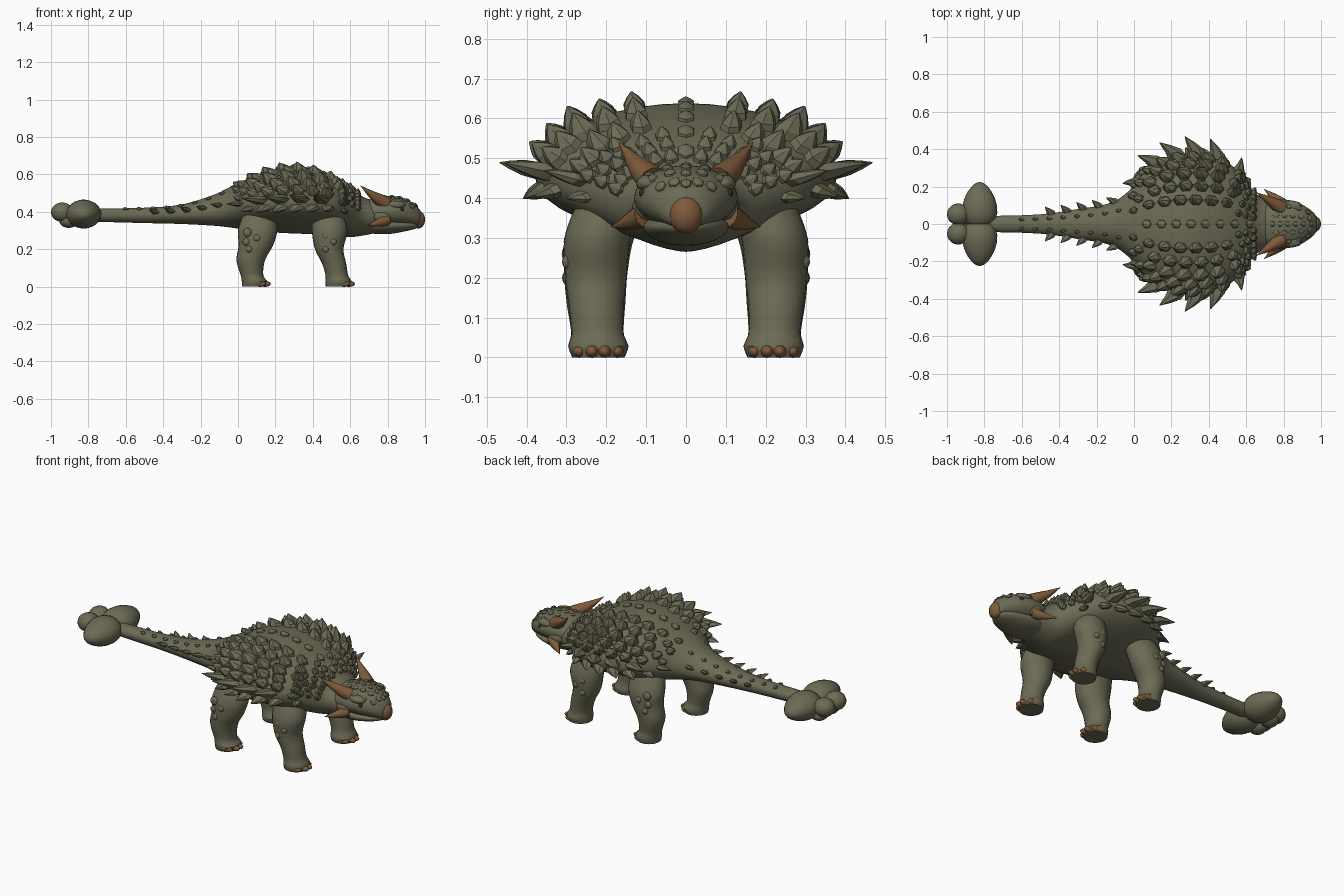
import bpy, bmesh, math
from mathutils import Vector, Matrix

cube = bpy.data.objects.get("Cube")
if cube:
    bpy.data.objects.remove(cube, do_unlink=True)


def material(name, rgb):
    m = bpy.data.materials.new(name)
    m.use_nodes = True
    m.diffuse_color = (*rgb, 1)
    bsdf = m.node_tree.nodes["Principled BSDF"]
    bsdf.inputs["Base Color"].default_value = (*rgb, 1)
    bsdf.inputs["Roughness"].default_value = 0.8
    return m


HIDE = material("olive hide", (0.15, 0.147, 0.092))
HORN = material("brown horn", (0.21, 0.105, 0.043))
DARK = material("dark eye", (0.03, 0.027, 0.02))


def finish(name, bm, mat, mirror=False, angle=40):
    """Turn a bmesh into a shaded object, optionally mirrored across y."""
    bmesh.ops.recalc_face_normals(bm, faces=bm.faces)
    mesh = bpy.data.meshes.new(name)
    bm.to_mesh(mesh)
    bm.free()
    mesh.materials.append(mat)
    ob = bpy.data.objects.new(name, mesh)
    bpy.context.collection.objects.link(ob)
    bpy.ops.object.select_all(action="DESELECT")
    ob.select_set(True)
    bpy.context.view_layer.objects.active = ob
    bpy.ops.object.shade_smooth_by_angle(angle=math.radians(angle))
    if mirror:
        mod = ob.modifiers.new("Mirror", "MIRROR")
        mod.use_axis = (False, True, False)
        mod.use_mirror_merge = False
    return ob


def interp(stations, t):
    """Smoothly interpolate station rows keyed by their first value."""
    n = len(stations)
    i = 0
    while i < n - 2 and stations[i + 1][0] < t:
        i += 1
    p, q = stations[i], stations[i + 1]
    a, b = stations[max(i - 1, 0)], stations[min(i + 2, n - 1)]
    d = q[0] - p[0]
    u = (t - p[0]) / d
    out = []
    for j in range(1, len(p)):
        m0 = (q[j] - a[j]) / (q[0] - a[0]) * d
        m1 = (b[j] - p[j]) / (b[0] - p[0]) * d
        out.append((2*u**3 - 3*u*u + 1) * p[j] + (u**3 - 2*u*u + u) * m0
                   + (3*u*u - 2*u**3) * q[j] + (u**3 - u*u) * m1)
    return out


def surface(stations, x, angle):
    """Point on a body cross-section; wide sections get a keeled lower edge."""
    w, top, mid, low = interp(stations, x)
    c, s = math.cos(angle), math.sin(angle)
    k = 1 if s >= 0 else 1 + 0.5 * min(1, max(0, w - 0.1) / 0.2)
    y = math.copysign(w * abs(c) ** k, c)
    return Vector((x, y, mid + s * (top - mid if s >= 0 else mid - low)))


def skin(bm, rings):
    loops = [[bm.verts.new(p) for p in r] for r in rings]
    n = len(loops[0])
    for r, q in zip(loops, loops[1:]):
        for i in range(n):
            bm.faces.new((r[i], r[(i + 1) % n], q[(i + 1) % n], q[i]))
    bm.faces.new(loops[0])
    bm.faces.new(loops[-1])


def lofted(name, stations, count, sides=40):
    bm = bmesh.new()
    x0, x1 = stations[0][0], stations[-1][0]
    skin(bm, [[surface(stations, x0 + (x1 - x0) * i / count, math.tau * j / sides)
               for j in range(sides)] for i in range(count + 1)])
    return finish(name, bm, HIDE)


def add_blob(bm, centre, radii, taper=0):
    made = bmesh.ops.create_uvsphere(bm, u_segments=20, v_segments=12, radius=1)
    for v in made["verts"]:
        f = 1 - taper * v.co.y
        v.co = Vector((centre[0] + v.co.x * radii[0] * f,
                       centre[1] + v.co.y * radii[1],
                       centre[2] + v.co.z * radii[2] * f))


def blobs(name, items, mat, mirror=True):
    bm = bmesh.new()
    for item in items:
        add_blob(bm, *item)
    return finish(name, bm, mat, mirror)


def add_scute(bm, stations, x, angle, a, b, h, lean):
    """Six-sided pointed plate sitting on the skin, its tip swept backwards."""
    e = 0.004
    p = surface(stations, x, angle)
    du = surface(stations, x + e, angle) - surface(stations, x - e, angle)
    dv = surface(stations, x, angle + e) - surface(stations, x, angle - e)
    n = du.cross(dv).normalized()
    if n.dot(Vector((0, math.cos(angle), math.sin(angle)))) < 0:
        n.negate()
    back = -du.normalized()
    side = n.cross(back)
    rings = []
    for scale, height, slide in ((1, -0.012, 0), (0.86, h * 0.35, lean * 0.2),
                                 (0.5, h * 0.7, lean * 0.6), (0.06, h, lean)):
        rings.append([p + n * height + back * (slide + a * scale * math.cos(k * math.tau / 6))
                      + side * b * scale * math.sin(k * math.tau / 6) for k in range(6)])
    skin(bm, rings)


def scute_rows(name, stations, rows, full=None, mirror=True):
    """Rows hold: degrees, first x, last x, count, length, width, height, lean."""
    bm = bmesh.new()
    for deg, x0, x1, count, a, b, h, lean in rows:
        for i in range(count):
            x = x0 + (x1 - x0) * i / (count - 1)
            f = max(0.6, min(1, interp(stations, x)[0] / full)) if full else 1
            add_scute(bm, stations, x, math.radians(deg), a * f, b * f, h * f, lean * f)
    return finish(name, bm, HIDE, mirror, 28)


# Torso, neck and tail: x, half width, top, widest height, bottom
BODY = [(-0.8, .042, .418, .385, .348), (-0.5, .052, .422, .385, .34),
        (-0.3, .08, .44, .39, .335), (-0.12, .115, .495, .40, .325),
        (-0.03, .175, .54, .42, .315), (0.03, .25, .567, .435, .305),
        (0.12, .33, .605, .445, .295), (0.28, .377, .638, .45, .285),
        (0.42, .362, .615, .45, .28), (0.52, .315, .575, .445, .272),
        (0.6, .225, .53, .42, .265), (0.66, .155, .485, .39, .272),
        (0.72, .125, .46, .38, .283), (0.8, .09, .43, .37, .30)]
lofted("body_and_tail", BODY, 90)

# Skull and lower jaw
HEAD = [(.66, .09, .45, .395, .33), (.72, .12, .472, .40, .325),
        (.80, .13, .482, .40, .322), (.87, .118, .475, .398, .322),
        (.93, .085, .45, .385, .322), (.97, .05, .415, .365, .325),
        (.985, .015, .38, .36, .34)]
JAW = [(.69, .09, .36, .33, .285), (.8, .107, .36, .33, .281),
       (.9, .082, .355, .328, .297), (.95, .047, .35, .328, .31),
       (.968, .015, .34, .328, .32)]
lofted("head", HEAD, 28)
lofted("lower_jaw", JAW, 18)
blobs("beak", [((.965, 0, .358), (.035, .042, .047))], HORN, False)
blobs("brow_ridges", [((.845, .095, .437), (.05, .03, .022)),
                      ((.77, .105, .375), (.05, .03, .035))], HIDE)
blobs("eyes", [((.875, .108, .413), (.014, .01, .011))], DARK)
scute_rows("head_plates", HEAD, [(68, .76, .94, 5, .02, .018, .010, .004),
                                 (42, .78, .93, 4, .02, .018, .011, .004)])
scute_rows("head_centre_plates", HEAD, [(90, .74, .95, 6, .018, .016, .009, .003)],
           mirror=False)


# Horns: swept pair on the skull, shorter pair on the cheeks
def horn(name, base, tip, radius):
    base, tip = Vector(base), Vector(tip)
    axis = tip - base
    turn = axis.to_track_quat("Z", "Y").to_matrix()
    rings = []
    for t, r in ((0, 1), (.3, .82), (.6, .5), (.85, .2), (1, .03)):
        sag = Vector((0, 0, -0.03 * math.sin(t * math.pi) * axis.length))
        rings.append([base + axis * t + sag + turn @ Vector(
            (math.cos(k * math.tau / 10), math.sin(k * math.tau / 10), 0)) * radius * r
            for k in range(10)])
    bm = bmesh.new()
    skin(bm, rings)
    finish(name, bm, HORN, True)


horn("skull_horns", (.79, .085, .445), (.655, .168, .54), .038)
horn("cheek_horns", (.795, .105, .358), (.695, .187, .328), .032)

# Back armour
scute_rows("spine_plates", BODY, [(90, .07, .62, 8, .03, .026, .017, .008)], mirror=False)
scute_rows("back_plates", BODY, [
    (70, .0, .50, 7, .042, .033, .042, .024),
    (57, .03, .53, 7, .043, .037, .045, .026),
    (44, .0, .54, 7, .046, .040, .058, .03),
    (32, .04, .56, 7, .044, .038, .048, .03),
    (20, .01, .56, 8, .042, .034, .045, .032)], full=.36)
scute_rows("shoulder_plates", BODY, [
    (deg, .56 + .02 * (i % 2), .64, 3, .022, .022, .026, .014)
    for i, deg in enumerate((78, 65, 51, 38, 26, 14))])
scute_rows("flank_spikes", BODY, [
    (6, .01, .56, 6, .05, .026, .088, .075),
    (-10, .06, .57, 7, .04, .022, .045, .04)], full=.36)

# Tail armour
scute_rows("tail_spikes", BODY, [(18, -.44, -.1, 5, .025, .013, .045, .03)])
scute_rows("tail_plates", BODY, [(58, -.6, -.08, 8, .018, .012, .012, .008)])

# Tail club
blobs("club_main_lobes", [((-.825, .10, .388), (.092, .125, .075), .25)], HIDE)
blobs("club_end_lobes", [((-.94, .052, .398), (.06, .058, .052)),
                         ((-.905, .05, .35), (.05, .05, .036))], HIDE)


# Legs: z, centre x, centre y, x radius, y radius
def leg(name, stations, toe_x, bumps):
    bm = bmesh.new()
    z0, z1 = stations[0][0], stations[-1][0]
    rings = []
    for i in range(29):
        z = z0 + (z1 - z0) * i / 28
        x, y, rx, ry = interp(stations, z)
        rings.append([(x + rx * math.cos(math.tau * k / 24),
                       y + ry * math.sin(math.tau * k / 24), z) for k in range(24)])
    skin(bm, rings)
    finish(name + "_legs", bm, HIDE, True)
    toes = [((toe_x - .018 * abs(k) ** 1.5, .22 + .032 * k, .015), (.032, .016, .016))
            for k in (-1.5, -.5, .5, 1.5)]
    blobs(name + "_claws", toes, HORN)
    blobs(name + "_leg_bumps", [((x, y, z), (r, .014, r)) for x, y, z, r in bumps], HIDE)


leg("front", [(0, .535, .22, .066, .066), (.03, .537, .22, .07, .076),
              (.055, .53, .222, .061, .066), (.12, .515, .225, .064, .068),
              (.2, .488, .226, .076, .077), (.3, .49, .222, .095, .083),
              (.4, .48, .19, .08, .08)], .60,
    [(.47, .295, .27, .02), (.51, .297, .24, .018), (.47, .295, .2, .018)])
leg("hind", [(0, .085, .22, .064, .066), (.03, .088, .22, .068, .076),
             (.055, .076, .222, .06, .066), (.14, .068, .226, .076, .074),
             (.22, .095, .226, .092, .08), (.3, .105, .215, .105, .085),
             (.4, .115, .17, .085, .085)], .15,
    [(.05, .293, .29, .024), (.1, .298, .26, .02), (.045, .29, .24, .02),
     (.06, .297, .2, .018)])
